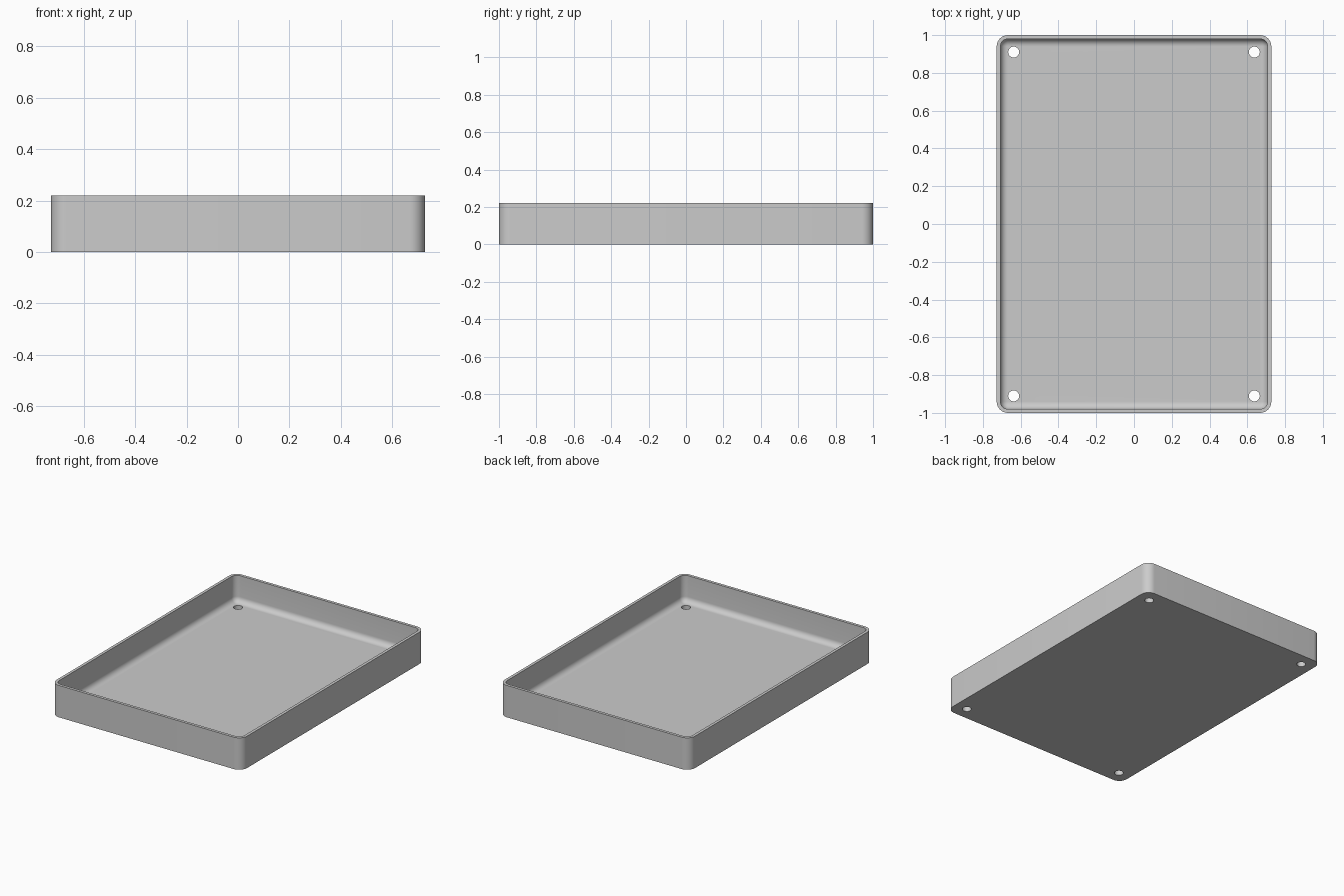
import bpy, bmesh, math

if "Cube" in bpy.data.objects:
    bpy.data.objects.remove(bpy.data.objects["Cube"], do_unlink=True)

HALF_X, HALF_Y, HEIGHT = 0.727, 1.0, 0.22
CORNER, WALL, FLOOR, FILLET = 0.06, 0.02, 0.037, 0.038
HOLE_X, HOLE_Y, HOLE_R = 0.637, 0.91, 0.029
STEPS = 8

grey = bpy.data.materials.new("plain grey")
grey.use_nodes = True
colour = (0.6, 0.6, 0.6, 1)
grey.diffuse_color = colour
grey.node_tree.nodes["Principled BSDF"].inputs["Base Color"].default_value = colour


def ring(bm, inset, z):
    """Rounded rectangle of vertices, moved inwards by inset."""
    r = CORNER - inset
    cx, cy = HALF_X - CORNER, HALF_Y - CORNER
    verts = []
    for i, (sx, sy) in enumerate([(1, 1), (-1, 1), (-1, -1), (1, -1)]):
        for k in range(STEPS + 1):
            a = (i + k / STEPS) * math.pi / 2
            verts.append(bm.verts.new((sx * cx + r * math.cos(a),
                                       sy * cy + r * math.sin(a), z)))
    return verts


# Tray section: outer wall, rim, inner wall, then rounded floor edge
section = [(0, 0), (0, HEIGHT), (WALL, HEIGHT)]
for k in range(STEPS + 1):
    a = k / STEPS * math.pi / 2
    section.append((WALL + FILLET * (1 - math.cos(a)),
                    FLOOR + FILLET * (1 - math.sin(a))))

bm = bmesh.new()
rings = [ring(bm, inset, z) for inset, z in section]
for low, high in zip(rings, rings[1:]):
    n = len(low)
    for j in range(n):
        bm.faces.new((low[j], low[(j + 1) % n], high[(j + 1) % n], high[j]))
bm.faces.new(rings[0][::-1])
bm.faces.new(rings[-1])
bmesh.ops.recalc_face_normals(bm, faces=bm.faces)
mesh = bpy.data.meshes.new("tray")
bm.to_mesh(mesh)
bm.free()
mesh.materials.append(grey)
tray = bpy.data.objects.new("tray", mesh)
bpy.context.collection.objects.link(tray)

# Four screw holes through the floor
bpy.ops.object.select_all(action="DESELECT")
for sx in (-1, 1):
    for sy in (-1, 1):
        bpy.ops.mesh.primitive_cylinder_add(
            vertices=32, radius=HOLE_R, depth=0.2,
            location=(sx * HOLE_X, sy * HOLE_Y, 0))
        cutter = bpy.context.object
        cutter.name = "hole_cutter"
        cutter.hide_render = True
        cutter.data.materials.append(grey)
        cut = tray.modifiers.new("screw hole", "BOOLEAN")
        cut.operation = "DIFFERENCE"
        cut.solver = "EXACT"
        cut.object = cutter
        bpy.context.view_layer.objects.active = tray
        bpy.ops.object.modifier_apply(modifier=cut.name)
        bpy.data.objects.remove(cutter, do_unlink=True)

# Smooth the rounded parts, keep the rim and base edges sharp
tray.select_set(True)
bpy.context.view_layer.objects.active = tray
bpy.ops.object.shade_smooth_by_angle(angle=math.radians(30))
